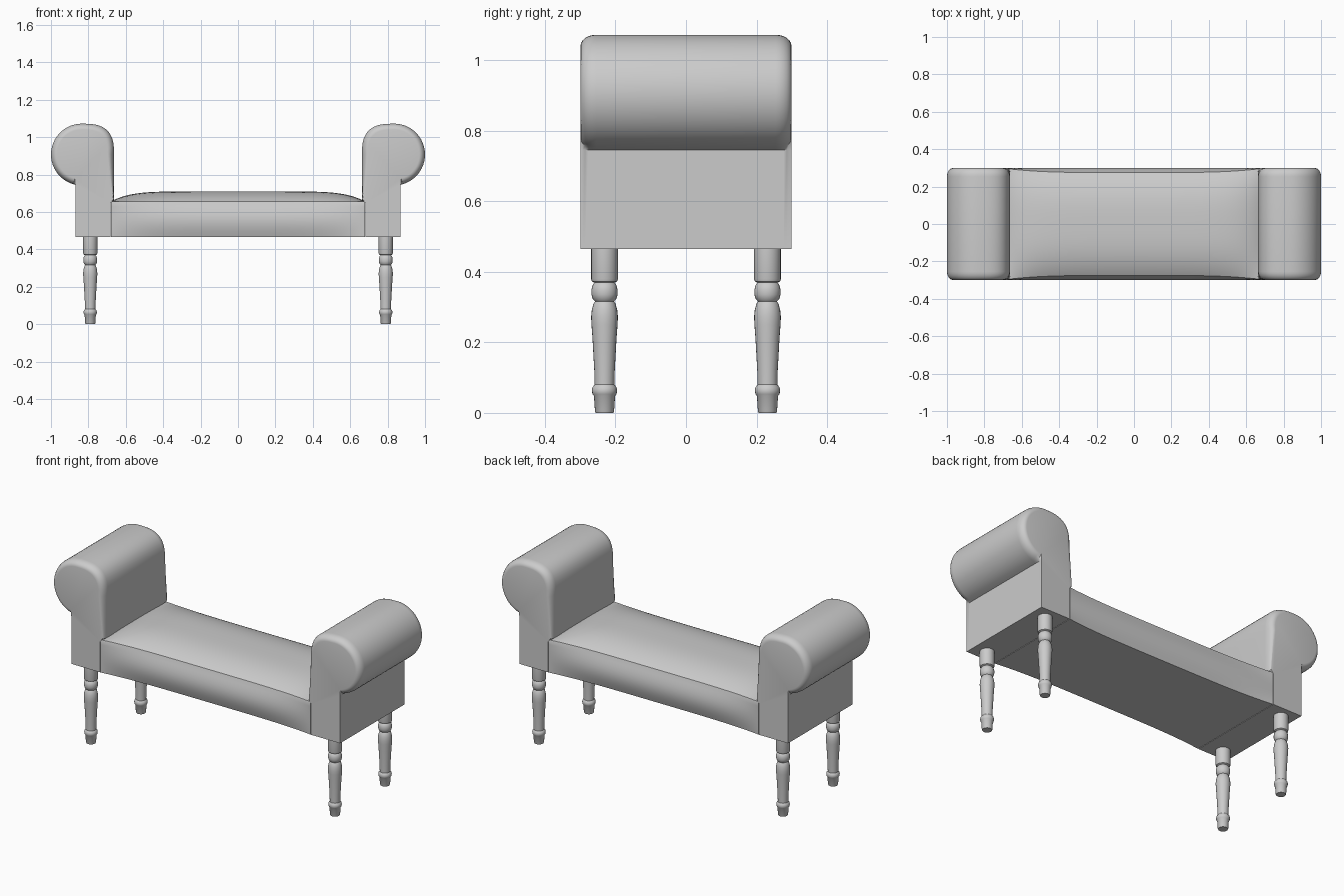
import bpy, bmesh
from math import sin, cos, pi, radians

cube = bpy.data.objects.get("Cube")
if cube:
    bpy.data.objects.remove(cube, do_unlink=True)

grey = bpy.data.materials.new("plain grey")
grey.use_nodes = True
COLOUR = (0.6, 0.6, 0.6, 1)
grey.diffuse_color = COLOUR
grey.node_tree.nodes["Principled BSDF"].inputs["Base Color"].default_value = COLOUR


def loft(name, rings):
    """Skin a closed solid over rings of points, with flat end caps."""
    bm = bmesh.new()
    loops = [[bm.verts.new(p) for p in ring] for ring in rings]
    count = len(rings[0])
    for a, b in zip(loops, loops[1:]):
        for i in range(count):
            j = (i + 1) % count
            bm.faces.new((a[i], a[j], b[j], b[i])).smooth = True
    bm.faces.new(loops[0])
    bm.faces.new(loops[-1])
    bmesh.ops.recalc_face_normals(bm, faces=bm.faces[:])
    mesh = bpy.data.meshes.new(name)
    bm.to_mesh(mesh)
    bm.free()
    mesh.set_sharp_from_angle(angle=radians(35))
    mesh.materials.append(grey)
    obj = bpy.data.objects.new(name, mesh)
    bpy.context.collection.objects.link(obj)
    return obj


# Scrolled arm outline: (x, z, rounding) with rounding only around the roll
CX, CZ, R = 0.835, 0.907, 0.165
outline = [(0.683, 0.465, 0), (0.87, 0.465, 0), (0.87, 0.745, 0)]
for i in range(25):
    a = radians(-74 + 164 * i / 24)
    outline.append((CX + R * cos(a), CZ + R * sin(a), 1))
for i in range(1, 13):
    a = pi / 2 * i / 12
    outline.append((CX - 0.172 * sin(a) ** 0.7, CZ + R * max(cos(a), 0) ** 0.7, 1))
outline += [(0.663, 0.66, 0.15), (0.683, 0.645, 0)]


def make_arm(name, side):
    half, depth, inset, steps = 0.299, 0.045, 0.19, 6
    stations = []
    for i in range(steps + 1):
        a = pi / 2 * i / steps
        stations.append((-half + depth * (1 - cos(a)), inset * (1 - sin(a))))
    stations += [(-y, k) for y, k in reversed(stations)]
    rings = [[(side * (x + (CX - x) * k * w), y, z + (CZ - z) * k * w)
              for x, z, w in outline] for y, k in stations]
    loft(name, rings)


# Seat: bulging front and back bands under a gently domed top
def seat_section(x):
    u = abs(x) / 0.68
    tuck = 0.022 * (1 - u ** 4)
    crown = 0.055 * (1 - u ** 7)
    band = []
    for i in range(11):
        t = i / 10
        band.append((0.299 - tuck * (1 - sin(pi * t)), 0.465 + 0.183 * t))
    edge = band[-1][0]
    top = []
    for i in range(1, 24):
        v = cos(pi * i / 24)
        top.append((edge * v, 0.655 + crown * (1 - abs(v) ** 3)))
    points = band + top + [(-y, z) for y, z in reversed(band)]
    return [(x, y, z) for y, z in points]


loft("seat", [seat_section(0.68 * sin(pi / 2 * i / 20)) for i in range(-20, 21)])

# Turned legs: (radius, height)
turning = [(0.025, 0), (0.027, 0.004), (0.030, 0.048), (0.034, 0.053), (0.036, 0.063),
           (0.034, 0.073), (0.028, 0.08), (0.029, 0.12), (0.034, 0.21), (0.037, 0.25),
           (0.038, 0.272), (0.036, 0.292), (0.031, 0.31), (0.027, 0.316), (0.033, 0.322),
           (0.037, 0.335), (0.037, 0.35), (0.033, 0.364), (0.028, 0.369), (0.036, 0.373),
           (0.038, 0.38), (0.038, 0.467)]


def make_leg(name, x, y):
    rings = [[(x + r * cos(2 * pi * i / 24), y + r * sin(2 * pi * i / 24), z)
              for i in range(24)] for r, z in turning]
    loft(name, rings)


for side, label in ((1, "left"), (-1, "right")):
    make_arm(label + "_arm", side)
    for end, place in ((-1, "front"), (1, "back")):
        make_leg(place + "_" + label + "_leg", side * 0.79, end * 0.231)
